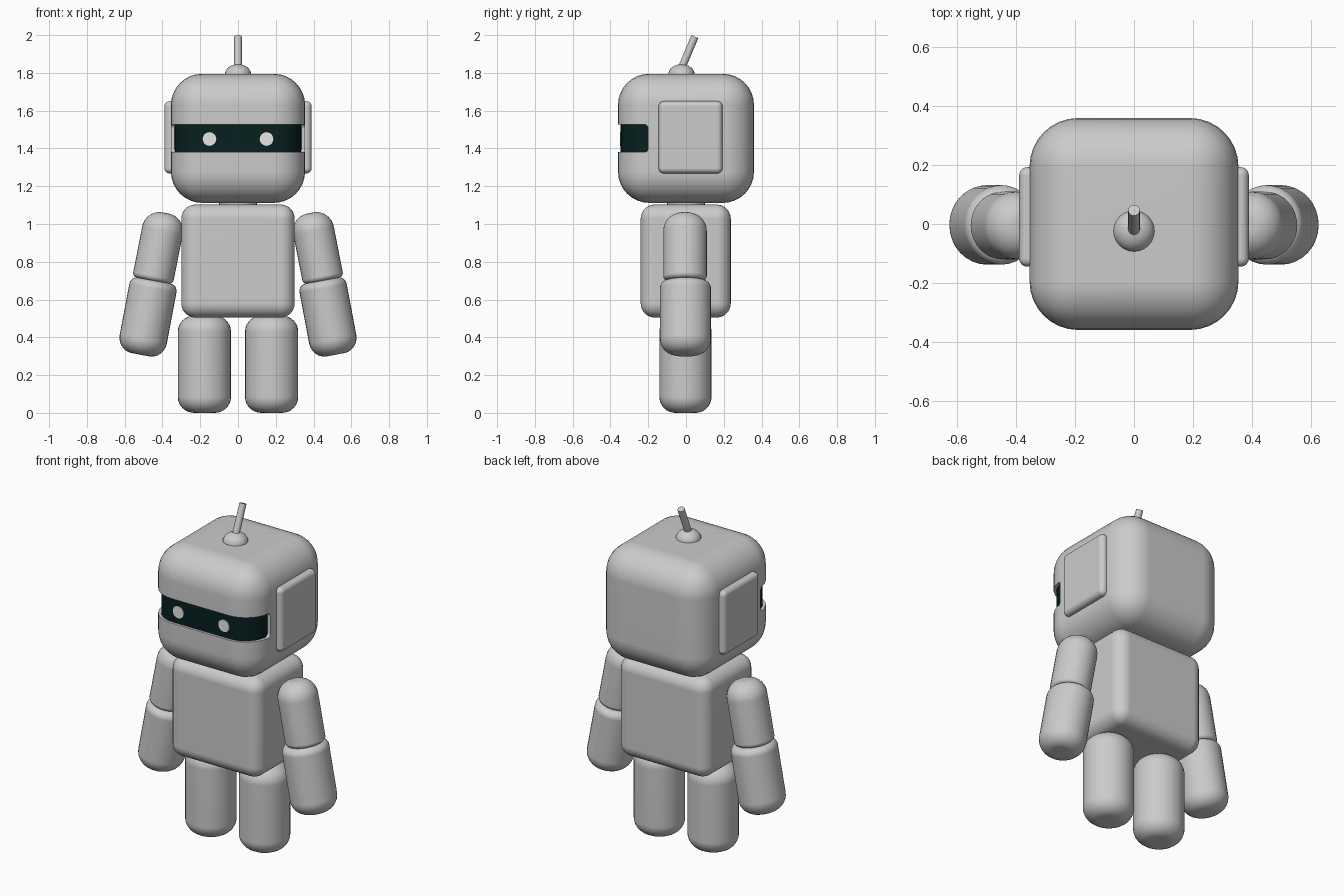
import bpy, bmesh
from math import radians
from mathutils import Vector, Matrix

cube = bpy.data.objects.get("Cube")
if cube:
    bpy.data.objects.remove(cube, do_unlink=True)


def material(name, rgb):
    m = bpy.data.materials.new(name)
    m.use_nodes = True
    m.diffuse_color = (*rgb, 1)
    m.node_tree.nodes["Principled BSDF"].inputs["Base Color"].default_value = (*rgb, 1)
    return m


shell = material("shell grey", (0.6, 0.6, 0.6))
dark = material("visor dark teal", (0.002, 0.014, 0.014))
light = material("eye white", (0.8, 0.8, 0.78))


def finish(name, bm, mat):
    bmesh.ops.recalc_face_normals(bm, faces=bm.faces)
    mesh = bpy.data.meshes.new(name)
    bm.to_mesh(mesh)
    bm.free()
    mesh.materials.append(mat)
    ob = bpy.data.objects.new(name, mesh)
    bpy.context.collection.objects.link(ob)
    return ob


def smooth(ob):
    bpy.ops.object.select_all(action='DESELECT')
    ob.select_set(True)
    bpy.context.view_layer.objects.active = ob
    bpy.ops.object.shade_smooth_by_angle(angle=radians(35))
    ob.modifiers.new("flat face shading", 'WEIGHTED_NORMAL').keep_sharp = True
    return ob


def bevel(bm, edges, radius, segments=8):
    bmesh.ops.bevel(bm, geom=edges, offset=radius, segments=segments,
                    profile=0.5, affect='EDGES', clamp_overlap=True)


def rounded_box(name, lo, hi, radius, mat, pick=lambda e: True):
    """Box between two corners, with the picked edges rounded."""
    lo, hi = Vector(lo), Vector(hi)
    bm = bmesh.new()
    bmesh.ops.create_cube(bm, size=1)
    bmesh.ops.scale(bm, verts=bm.verts, vec=hi - lo)
    bmesh.ops.translate(bm, verts=bm.verts, vec=(lo + hi) / 2)
    bevel(bm, [e for e in bm.edges if pick(e)], radius)
    return finish(name, bm, mat)


def limb(name, bottom, top, radius, r_bottom, r_top, mat, squash=1.0, sides=32):
    """Cylinder from bottom to top with separately rounded rims."""
    bottom, top = Vector(bottom), Vector(top)
    axis = top - bottom
    bm = bmesh.new()
    bmesh.ops.create_cone(bm, cap_ends=True, segments=sides, radius1=radius,
                          radius2=radius, depth=axis.length)
    for sign, r in ((-1, r_bottom), (1, r_top)):
        if r:
            rim = [e for e in bm.edges if all(
                abs(v.co.z - sign * axis.length / 2) < 1e-5 for v in e.verts)]
            bevel(bm, rim, r)
    turn = Vector((0, 0, 1)).rotation_difference(axis).to_matrix().to_4x4()
    place = Matrix.Translation((bottom + top) / 2) @ turn
    bm.transform(place @ Matrix.Diagonal((squash, 1, 1, 1)))
    return finish(name, bm, mat)


# Head with a slot for the visor
head = rounded_box("head", (-.355, -.36, 1.112), (.355, .36, 1.795), .165, shell)
slot = rounded_box("visor_slot_cutter", (-.6, -.6, 1.38), (.6, -.2, 1.526), .02, shell)
slot.hide_render = True
cut = head.modifiers.new("visor slot", 'BOOLEAN')
cut.operation, cut.solver, cut.object = 'DIFFERENCE', 'EXACT', slot
bpy.context.view_layer.objects.active = head
bpy.ops.object.modifier_apply(modifier=cut.name)
bpy.data.objects.remove(slot, do_unlink=True)
smooth(head)

# Visor wrapping round the front corners
smooth(rounded_box("visor", (-.335, -.346, 1.37), (.335, -.17, 1.536), .145, dark,
                   lambda e: all(v.co.y < -.3 for v in e.verts)
                   and abs(e.verts[0].co.z - e.verts[1].co.z) > .1))

# Antenna
bm = bmesh.new()
bmesh.ops.create_uvsphere(bm, u_segments=24, v_segments=16, radius=.07)
bmesh.ops.scale(bm, verts=bm.verts, vec=(1, 1, .8))
bmesh.ops.translate(bm, verts=bm.verts, vec=(0, -.024, 1.79))
smooth(finish("antenna_base", bm, shell))
smooth(limb("antenna_rod", (0, -.03, 1.81), (0, .047, 1.992), .02, 0, 0, shell, sides=16))

# Body and neck
smooth(rounded_box("body", (-.3, -.24, .505), (.3, .237, 1.103), .075, shell))
smooth(limb("neck", (0, 0, 1.06), (0, 0, 1.16), .1, 0, 0, shell))

# Paired parts
for side, s in (("left", 1), ("right", -1)):
    smooth(limb(side + "_eye", (s * .151, -.345, 1.45), (s * .151, -.35, 1.45),
                .036, 0, 0, light))
    x = sorted((s * .3, s * .39))
    smooth(rounded_box(side + "_ear_panel", (x[0], -.145, 1.268), (x[1], .193, 1.65),
                       .028, shell))
    smooth(limb(side + "_upper_arm", (s * .452, -.005, .7), (s * .382, -.005, 1.058),
                .115, .025, .095, shell, squash=.95))
    smooth(limb(side + "_forearm", (s * .517, -.003, .308), (s * .443, -.003, .7),
                .135, .085, .04, shell, squash=.94))
    smooth(limb(side + "_leg", (s * .178, -.003, 0), (s * .178, -.003, .515),
                .138, .085, .085, shell, squash=1.02))
